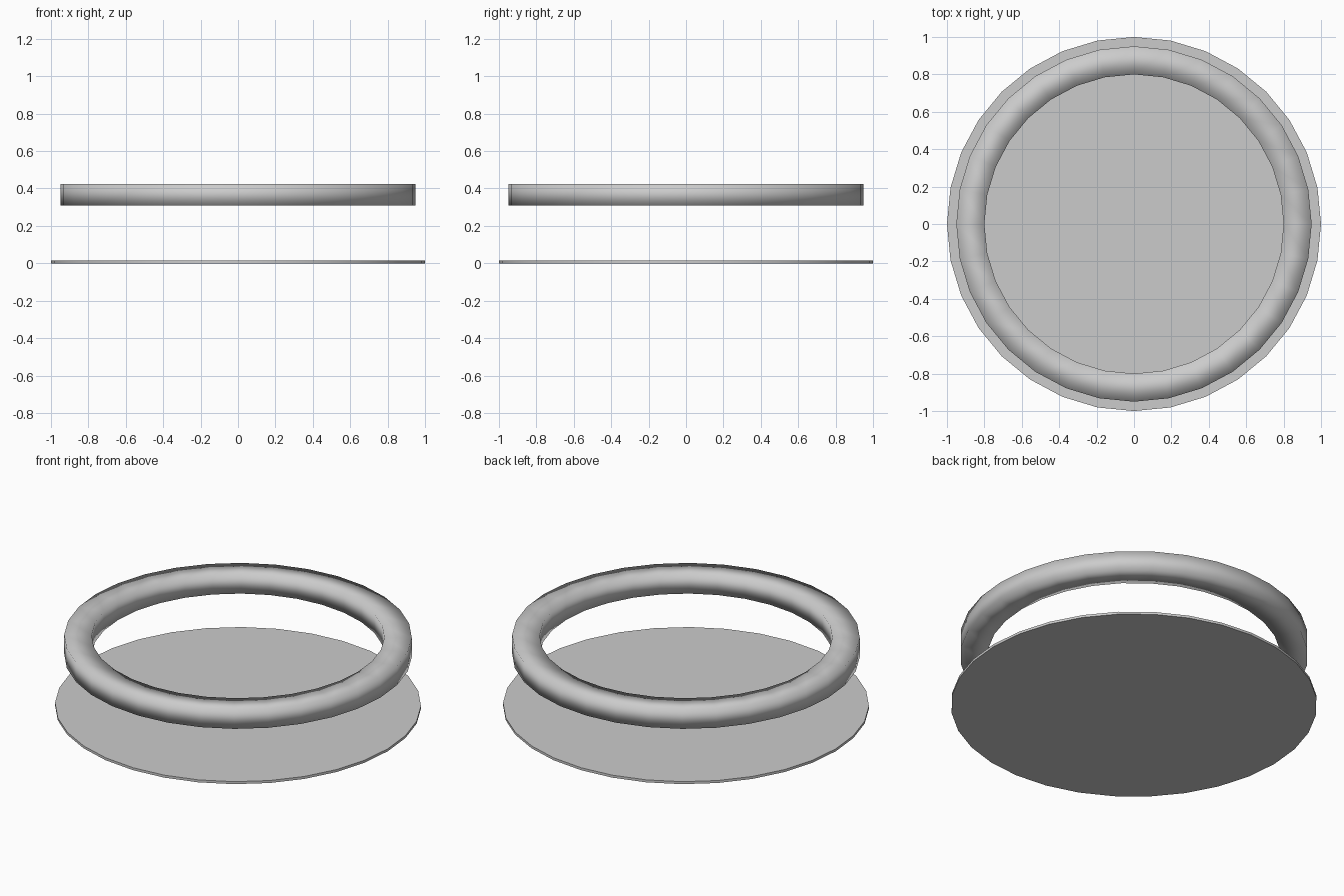
import bpy, bmesh, math

if "Cube" in bpy.data.objects:
    bpy.data.objects.remove(bpy.data.objects["Cube"])

SIDES = 32


def lathe(name, profile, closed):
    """Spin an (r, z) profile round the z axis; open profiles get end caps."""
    bm = bmesh.new()
    rings = []
    for r, z in profile:
        rings.append([bm.verts.new((r * math.cos(2 * math.pi * i / SIDES),
                                    r * math.sin(2 * math.pi * i / SIDES), z))
                      for i in range(SIDES)])
    pairs = list(zip(rings, rings[1:]))
    if closed:
        pairs.append((rings[-1], rings[0]))
    else:
        bm.faces.new(rings[0][::-1])
        bm.faces.new(rings[-1])
    for a, b in pairs:
        for i in range(SIDES):
            j = (i + 1) % SIDES
            bm.faces.new((a[i], a[j], b[j], b[i]))
    bmesh.ops.recalc_face_normals(bm, faces=bm.faces)
    mesh = bpy.data.meshes.new(name)
    bm.to_mesh(mesh)
    bm.free()
    obj = bpy.data.objects.new(name, mesh)
    bpy.context.collection.objects.link(obj)
    return obj


# Thin base disc, crisp rim
disc = lathe("base_disc", [(1.0, 0.0), (1.0, 0.015)], False)
bpy.context.view_layer.objects.active = disc
disc.select_set(True)
bpy.ops.object.shade_smooth_by_angle(angle=math.radians(30))

# Floating ring: rectangular section, smooth shaded all over
ring = lathe("floating_ring",
             [(0.80, 0.31), (0.95, 0.31), (0.95, 0.425), (0.80, 0.425)], True)
ring.data.shade_smooth()
